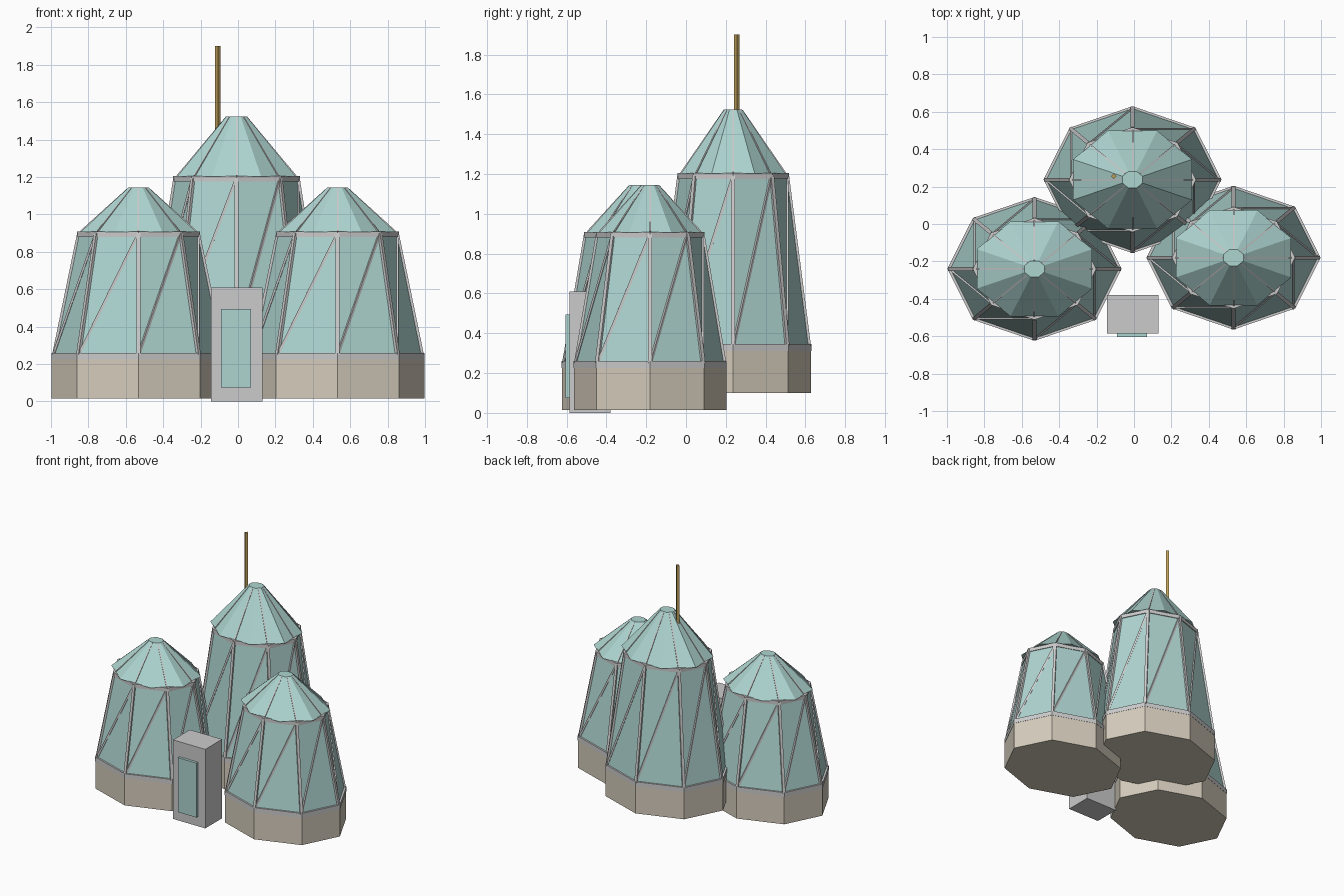
import bpy, bmesh
from math import sin, cos, pi
from mathutils import Vector, Matrix

if "Cube" in bpy.data.objects:
    bpy.data.objects.remove(bpy.data.objects["Cube"])

SIDES = 8
RY = 0.825  # depth / width ratio of the domes


def material(name, rgb):
    m = bpy.data.materials.new(name)
    m.diffuse_color = (*rgb, 1)
    m.use_nodes = True
    m.node_tree.nodes["Principled BSDF"].inputs["Base Color"].default_value = m.diffuse_color
    return m


glass = material("teal_glass", (0.42, 0.66, 0.63))
stone = material("tan_stone", (0.66, 0.60, 0.50))
brass = material("brass", (0.50, 0.34, 0.10))
metal = material("grey_metal", (0.62, 0.61, 0.61))


def finish(name, bm, mat):
    bmesh.ops.recalc_face_normals(bm, faces=bm.faces)
    me = bpy.data.meshes.new(name)
    bm.to_mesh(me)
    bm.free()
    me.materials.append(mat)
    ob = bpy.data.objects.new(name, me)
    bpy.context.collection.objects.link(ob)
    return ob


def corner(c, r, z, i):
    a = 2 * pi * i / SIDES
    return Vector((c[0] + r * cos(a), c[1] + r * RY * sin(a), z))


def lathe(name, c, profile, mat, caps=False, closed=False, turn=0.0):
    """Eight-sided lathe of (radius, z) points."""
    bm = bmesh.new()
    rows = [[bm.verts.new(corner(c, r, z, i + turn)) for i in range(SIDES)] for r, z in profile]
    pairs = list(zip(rows, rows[1:])) + ([(rows[-1], rows[0])] if closed else [])
    for lo, hi in pairs:
        for i in range(SIDES):
            j = (i + 1) % SIDES
            bm.faces.new((lo[i], lo[j], hi[j], hi[i]))
    if caps:
        bm.faces.new(rows[0])
        bm.faces.new(rows[-1])
    return finish(name, bm, mat)


def bar(bm, a, b, w):
    """Square bar of width w from a to b."""
    d = b - a
    rot = d.to_track_quat('Z', 'Y').to_matrix().to_4x4()
    mat = Matrix.Translation((a + b) / 2) @ rot @ Matrix.Diagonal((w, w, d.length, 1))
    bmesh.ops.create_cube(bm, size=1, matrix=mat)


def box(name, lo, hi, mat):
    lo, hi = Vector(lo), Vector(hi)
    bm = bmesh.new()
    bmesh.ops.create_cube(bm, size=1, matrix=Matrix.Translation((lo + hi) / 2)
                          @ Matrix.Diagonal((*(hi - lo), 1)))
    return finish(name, bm, mat)


def dome(name, c, r, eave_r, z0, z_wall, z_eave, z_top, cap_r):
    sill = z0 + 0.21
    # Stone plinth and sill ring
    lathe(name + "_plinth", c, [(r, z0), (r, sill)], stone, caps=True)
    lathe(name + "_sill", c, [(r - 0.04, sill), (r + 0.002, sill),
                              (r + 0.002, z_wall), (r - 0.04, z_wall)], metal, closed=True)
    # Tapered glass wall and eave ring
    wall_r, head_r = r - 0.012, eave_r - 0.012
    lathe(name + "_glass_wall", c, [(wall_r, z_wall - 0.01), (head_r, z_eave)], glass)
    lathe(name + "_eave_ring", c, [(eave_r - 0.04, z_eave - 0.03), (eave_r, z_eave - 0.03),
                                   (eave_r, z_eave), (eave_r - 0.04, z_eave)], metal, closed=True)
    # Roof, turned half a side against the ring
    roof_r = eave_r + 0.004
    lathe(name + "_glass_roof", c, [(roof_r, z_eave - 0.003), (cap_r, z_top)],
          glass, caps=True, turn=0.5)
    # Corner ribs, panel braces and roof ribs
    bm = bmesh.new()
    k = cos(pi / SIDES)
    for i in range(SIDES):
        foot = corner(c, wall_r, z_wall - 0.01, i)
        bar(bm, foot, corner(c, head_r, z_eave - 0.01, i), 0.02)
        bar(bm, foot, corner(c, head_r, z_eave - 0.01, i + 1), 0.014)
        bar(bm, corner(c, roof_r * k, z_eave, i), corner(c, cap_r * k, z_top - 0.004, i), 0.008)
    finish(name + "_ribs", bm, metal)


dome("left_dome", (-0.532, -0.24), 0.464, 0.33, 0.015, 0.26, 0.91, 1.145, 0.057)
dome("right_dome", (0.532, -0.18), 0.464, 0.33, 0.015, 0.26, 0.91, 1.145, 0.057)
dome("back_dome", (-0.008, 0.237), 0.474, 0.34, 0.10, 0.345, 1.205, 1.525, 0.058)

# Entrance porch with door
box("porch", (-0.145, -0.585, 0), (0.13, -0.38, 0.61), metal)
box("door", (-0.09, -0.605, 0.075), (0.07, -0.58, 0.495), glass)

# Mast on the back dome
bm = bmesh.new()
bmesh.ops.create_cone(bm, cap_ends=True, segments=4, radius1=0.014, radius2=0.014, depth=0.5,
                      matrix=Matrix.Translation((-0.108, 0.255, 1.65)))
finish("mast", bm, brass)
